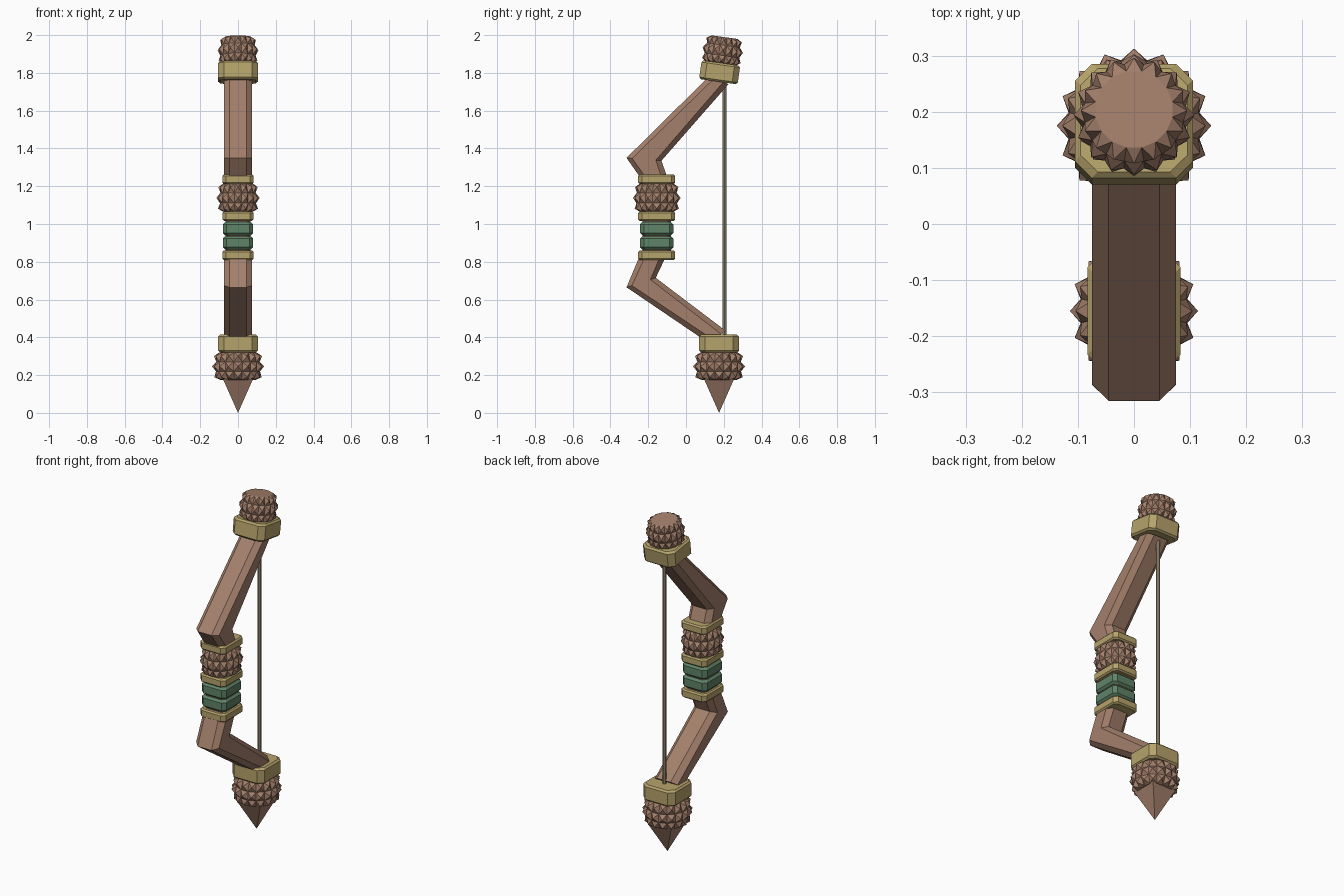
import bpy, bmesh, math
from mathutils import Vector, Matrix

cube = bpy.data.objects.get("Cube")
if cube:
    bpy.data.objects.remove(cube, do_unlink=True)


def material(name, rgb):
    m = bpy.data.materials.new(name)
    m.use_nodes = True
    m.diffuse_color = (*rgb, 1)
    m.node_tree.nodes["Principled BSDF"].inputs["Base Color"].default_value = (*rgb, 1)
    return m


WOOD = material("brown wood", (0.37, 0.215, 0.147))
GOLD = material("pale gold", (0.47, 0.37, 0.15))
GREEN = material("green wrap", (0.115, 0.23, 0.138))
CORD = material("tan cord", (0.37, 0.31, 0.2))


def finish(name, bm, mat, loc=(0, 0, 0), tilt=0):
    bmesh.ops.recalc_face_normals(bm, faces=bm.faces)
    mesh = bpy.data.meshes.new(name)
    bm.to_mesh(mesh)
    bm.free()
    mesh.materials.append(mat)
    ob = bpy.data.objects.new(name, mesh)
    ob.location = loc
    ob.rotation_euler.x = tilt
    bpy.context.collection.objects.link(ob)
    return ob


def loft(bm, rings):
    """Skin a list of vertex rings, cap both ends, return the side faces."""
    rings = [[bm.verts.new(p) for p in r] for r in rings]
    n = len(rings[0])
    sides = [bm.faces.new((a[i], a[(i + 1) % n], b[(i + 1) % n], b[i]))
             for a, b in zip(rings, rings[1:]) for i in range(n)]
    bm.faces.new(rings[0][::-1])
    bm.faces.new(rings[-1])
    return sides


def limb(name, stations, half=0.075, cut=0.03):
    """Chamfered beam; each station is an outer and an inner (y, z) point."""
    rings = []
    for outer, inner in stations:
        o, i = Vector((0, *outer)), Vector((0, *inner))
        step = (i - o).normalized() * cut
        x, w = Vector((half, 0, 0)), Vector((half - cut, 0, 0))
        rings.append([o - w, o + w, o + step + x, i - step + x,
                      i + w, i - w, i - step - x, o + step - x])
    bm = bmesh.new()
    loft(bm, rings)
    return finish(name, bm, WOOD)


def band(name, mat, loc, hx, hy, height, cut, soft, tilt=0):
    """Block with clipped corners and a narrow bevel along top and bottom."""
    rings = []
    for z, s in ((-height / 2, soft), (soft - height / 2, 0),
                 (height / 2 - soft, 0), (height / 2, soft)):
        a, b = hx - s, hy - s
        rings.append([(a, cut - b, z), (a, b - cut, z), (a - cut, b, z), (cut - a, b, z),
                      (-a, b - cut, z), (-a, cut - b, z), (cut - a, -b, z), (a - cut, -b, z)])
    bm = bmesh.new()
    loft(bm, rings)
    return finish(name, bm, mat, loc, tilt)


def studded(name, loc, profile, spike, stretch=1, tilt=0, sides=16):
    """Barrel whose side faces are each raised to a pyramid stud."""
    rings = []
    for r, z in profile:
        angles = [math.tau * (k + 0.5) / sides for k in range(sides)]
        rings.append([(r * math.cos(a), r * stretch * math.sin(a), z) for a in angles])
    bm = bmesh.new()
    faces = loft(bm, rings)
    bmesh.ops.recalc_face_normals(bm, faces=bm.faces)
    bmesh.ops.poke(bm, faces=faces, offset=spike)
    return finish(name, bm, WOOD, loc, tilt)


# Angled limbs
limb("upper_limb", [((-0.245, 1.25), (-0.1, 1.25)), ((-0.315, 1.35), (-0.13, 1.335)),
                    ((0.12, 1.78), (0.225, 1.74))])
limb("lower_limb", [((0.12, 0.37), (0.21, 0.435)), ((-0.315, 0.665), (-0.16, 0.715)),
                    ((-0.25, 0.82), (-0.11, 0.82))])

# Grip: gold rings, green wraps and a studded barrel
GRIP_Y = -0.155
for name, z in (("upper", 1.237), ("middle", 1.042), ("lower", 0.834)):
    band(name + "_grip_ring", GOLD, (0, GRIP_Y, z), 0.083, 0.098, 0.05, 0.02, 0.008)
for name, z in (("upper", 0.975), ("lower", 0.9)):
    band(name + "_grip_wrap", GREEN, (0, GRIP_Y, z), 0.08, 0.088, 0.07, 0.02, 0.012)
band("grip_core", WOOD, (0, GRIP_Y, 0.94), 0.065, 0.075, 0.24, 0.02, 0.005)
studded("grip_barrel", (0, GRIP_Y, 1.14),
        [(0.08, -0.075), (0.097, -0.03), (0.095, 0.025), (0.078, 0.075)], 0.02, 1.13)

# Upper tip: tilted collar and studded cap
TILT = math.radians(-8)
axis = Matrix.Rotation(TILT, 3, "X") @ Vector((0, 0, 1))
collar = Vector((0, 0.178, 1.803))
band("upper_collar", GOLD, collar, 0.105, 0.103, 0.1, 0.03, 0.01, TILT)
studded("upper_cap", collar + axis * 0.12,
        [(0.08, -0.075), (0.094, -0.03), (0.089, 0.025), (0.07, 0.068)], 0.018, 1, TILT)

# Lower tip: collar, studded barrel and pyramid point
TIP_Y = 0.175
band("lower_collar", GOLD, (0, TIP_Y, 0.367), 0.105, 0.105, 0.095, 0.03, 0.01)
studded("lower_barrel", (0, TIP_Y, 0.245),
        [(0.095, -0.07), (0.119, -0.025), (0.117, 0.025), (0.1, 0.075)], 0.022)
bm = bmesh.new()
bmesh.ops.create_cone(bm, cap_ends=True, segments=4, radius1=0.08 * math.sqrt(2), radius2=0,
                      depth=0.18, matrix=Matrix.Rotation(math.pi, 4, "X") @ Matrix.Rotation(math.pi / 4, 4, "Z"))
finish("lower_point", bm, WOOD, (0, TIP_Y, 0.09))

# Bowstring
bm = bmesh.new()
bmesh.ops.create_cone(bm, cap_ends=True, segments=8, radius1=0.011, radius2=0.011, depth=1.38)
finish("bowstring", bm, CORD, (0, 0.203, 1.08))
